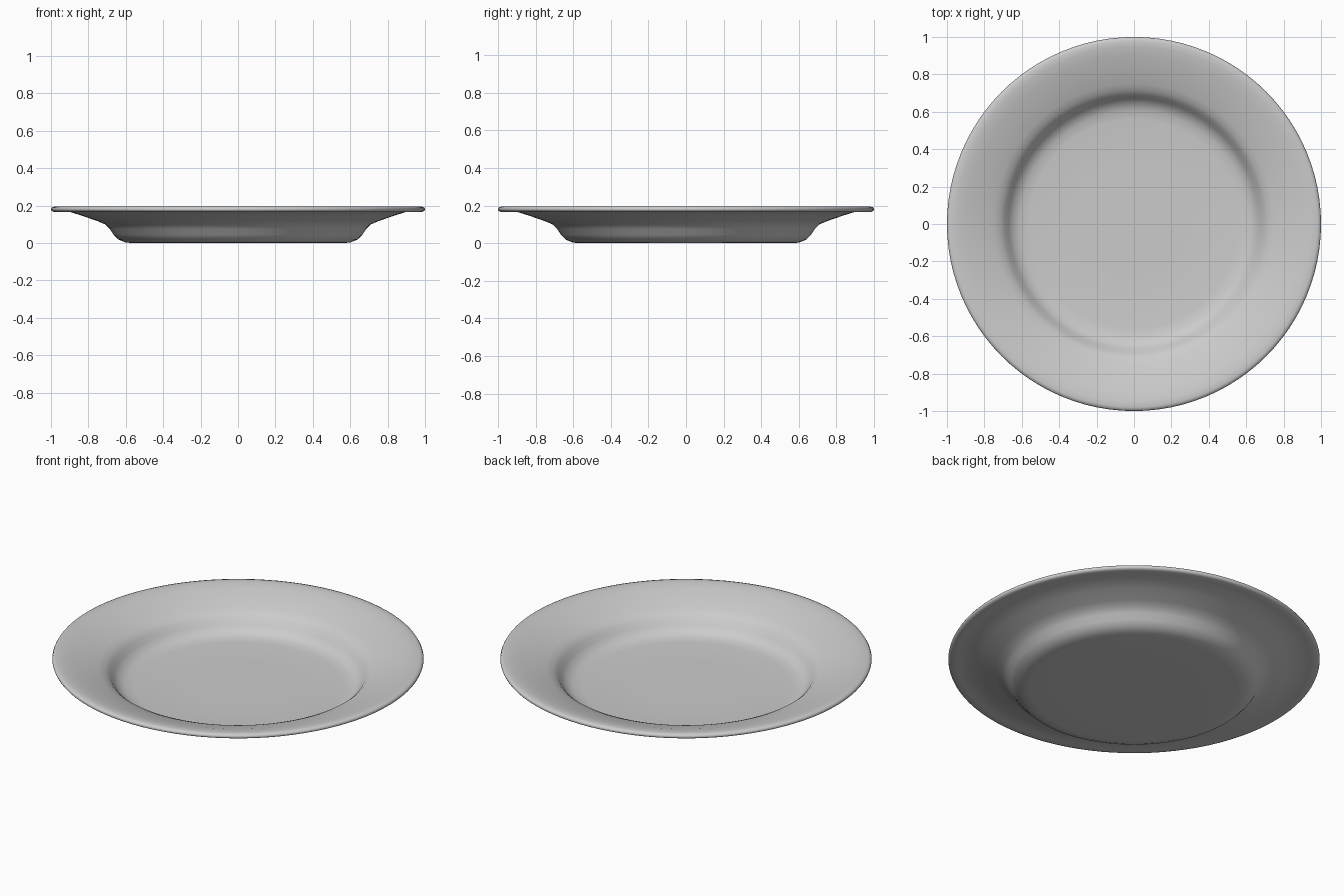
import bpy, bmesh, math

cube = bpy.data.objects.get("Cube")
if cube:
    bpy.data.objects.remove(cube, do_unlink=True)

# Plain grey glaze
GREY = (0.6, 0.6, 0.6, 1.0)
glaze = bpy.data.materials.new("grey_glaze")
glaze.use_nodes = True
glaze.diffuse_color = GREY
bsdf = glaze.node_tree.nodes["Principled BSDF"]
bsdf.inputs["Base Color"].default_value = GREY
bsdf.inputs["Roughness"].default_value = 0.6

# Cross-section (radius, height): underside, rim edge, then upper side
underside = [(0, 0.005), (0.3, 0.005), (0.56, 0.005), (0.60, 0.008), (0.64, 0.024),
             (0.665, 0.05), (0.685, 0.08), (0.71, 0.105), (0.75, 0.122),
             (0.83, 0.15), (0.90, 0.172)]
rim_edge = [(0.95, 0.173), (0.985, 0.172), (0.997, 0.178), (1.0, 0.186),
            (0.995, 0.196), (0.98, 0.2)]
upper = [(0.95, 0.198), (0.90, 0.188), (0.82, 0.163), (0.75, 0.14), (0.715, 0.124),
         (0.69, 0.102), (0.67, 0.072), (0.645, 0.046), (0.61, 0.031),
         (0.56, 0.025), (0.3, 0.024), (0, 0.024)]
profile = underside + rim_edge + upper


def lathe(name, points, steps, material):
    """Spin a profile around z into a smooth closed solid."""
    bm = bmesh.new()
    verts = [bm.verts.new((r, 0, z)) for r, z in points]
    edges = [bm.edges.new(pair) for pair in zip(verts, verts[1:])]
    bmesh.ops.spin(bm, geom=verts + edges, cent=(0, 0, 0), axis=(0, 0, 1),
                   angle=math.tau, steps=steps, use_merge=False)
    bmesh.ops.remove_doubles(bm, verts=bm.verts[:], dist=0.0001)
    bmesh.ops.recalc_face_normals(bm, faces=bm.faces[:])
    # rest the foot exactly on the ground
    low = min(v.co.z for v in bm.verts)
    bmesh.ops.translate(bm, verts=bm.verts[:], vec=(0, 0, -low))
    mesh = bpy.data.meshes.new(name)
    bm.to_mesh(mesh)
    bm.free()
    mesh.materials.append(material)
    mesh.shade_smooth()
    obj = bpy.data.objects.new(name, mesh)
    bpy.context.collection.objects.link(obj)
    return obj


plate = lathe("plate", profile, 96, glaze)
